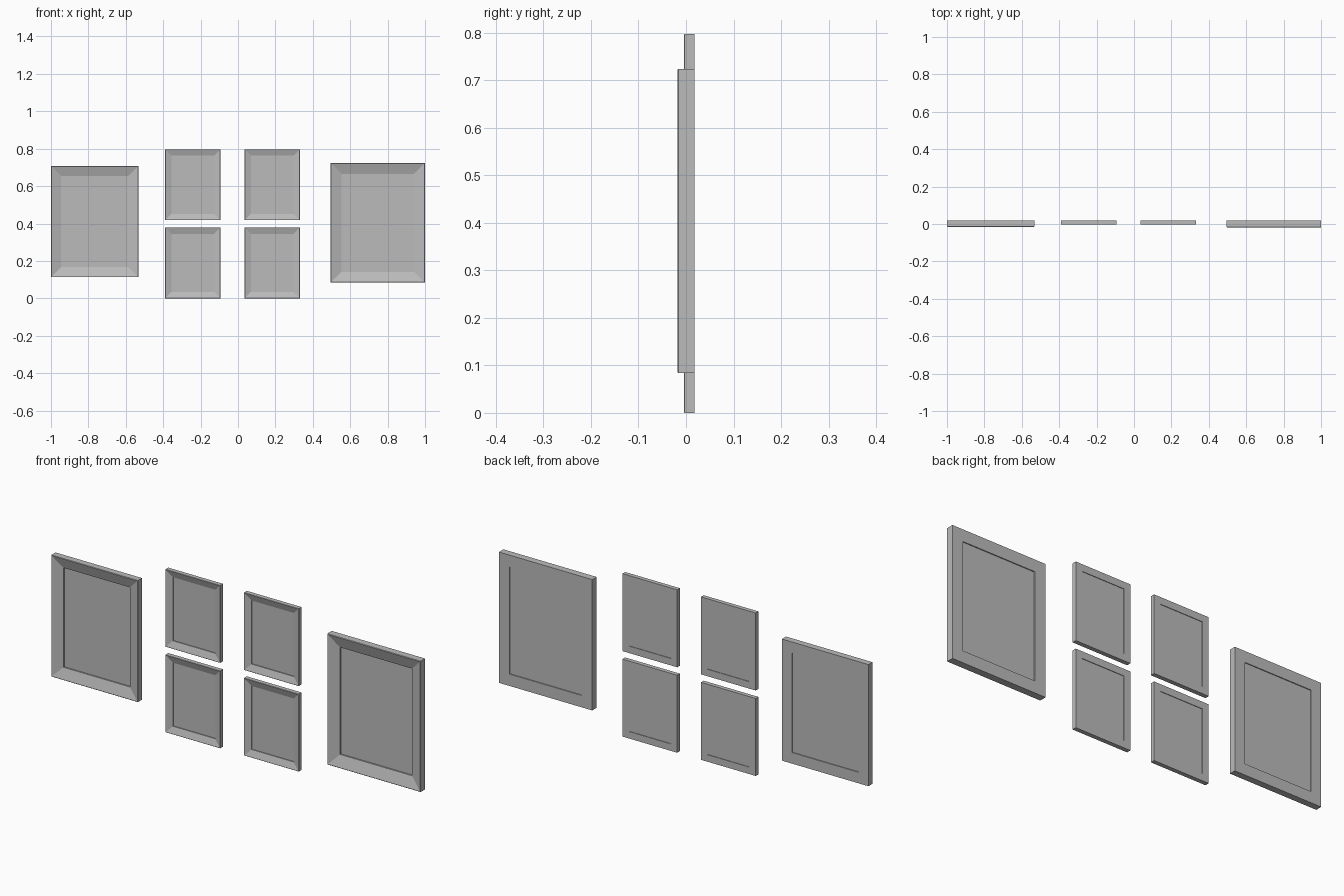
import bpy
import bmesh

cube = bpy.data.objects.get("Cube")
if cube:
    bpy.data.objects.remove(cube, do_unlink=True)

BACK = 0.018  # all frames hang on one wall plane

grey = bpy.data.materials.new("plain grey")
grey.use_nodes = True
grey.diffuse_color = (0.5, 0.5, 0.5, 1)
grey.node_tree.nodes["Principled BSDF"].inputs["Base Color"].default_value = (0.5, 0.5, 0.5, 1)

# moulding section: (share of border width, share of thickness from the front)
MOULDING = [(0, 1), (0, 0.05), (0.04, 0), (1, 0.5), (1, 1)]


def finish(bm, name):
    bmesh.ops.recalc_face_normals(bm, faces=bm.faces)
    mesh = bpy.data.meshes.new(name)
    bm.to_mesh(mesh)
    bm.free()
    mesh.materials.append(grey)
    obj = bpy.data.objects.new(name, mesh)
    bpy.context.collection.objects.link(obj)


def ring(bm, x0, x1, z0, z1, inset, y):
    a, b, c, d = x0 + inset, x1 - inset, z0 + inset, z1 - inset
    return [bm.verts.new((x, y, z)) for x, z in ((a, c), (b, c), (b, d), (a, d))]


def picture(name, x0, x1, z0, z1, border, thick):
    front = BACK - thick
    # mitred moulding, swept around the rectangle
    bm = bmesh.new()
    rings = [ring(bm, x0, x1, z0, z1, i * border, front + t * thick) for i, t in MOULDING]
    for r, s in zip(rings, rings[1:] + rings[:1]):
        for k in range(4):
            n = (k + 1) % 4
            bm.faces.new((r[k], r[n], s[n], s[k]))
    finish(bm, name + "_moulding")

    # panel, set back from both sides of the moulding
    bm = bmesh.new()
    near, far = [ring(bm, x0, x1, z0, z1, border, front + t * thick) for t in (0.7, 0.87)]
    bm.faces.new(near)
    bm.faces.new(far)
    for k in range(4):
        n = (k + 1) % 4
        bm.faces.new((near[k], near[n], far[n], far[k]))
    finish(bm, name + "_panel")


# large frames at the two ends
picture("large_frame_right", -1, -0.532, 0.113, 0.708, 0.054, 0.033)
picture("large_frame_left", 0.495, 1, 0.084, 0.724, 0.058, 0.036)

# four small frames in the middle
for side, x in (("right", -0.39), ("left", 0.035)):
    for level, z in (("lower", 0), ("upper", 0.418)):
        picture(f"small_frame_{level}_{side}", x, x + 0.296, z, z + 0.379, 0.034, 0.022)
